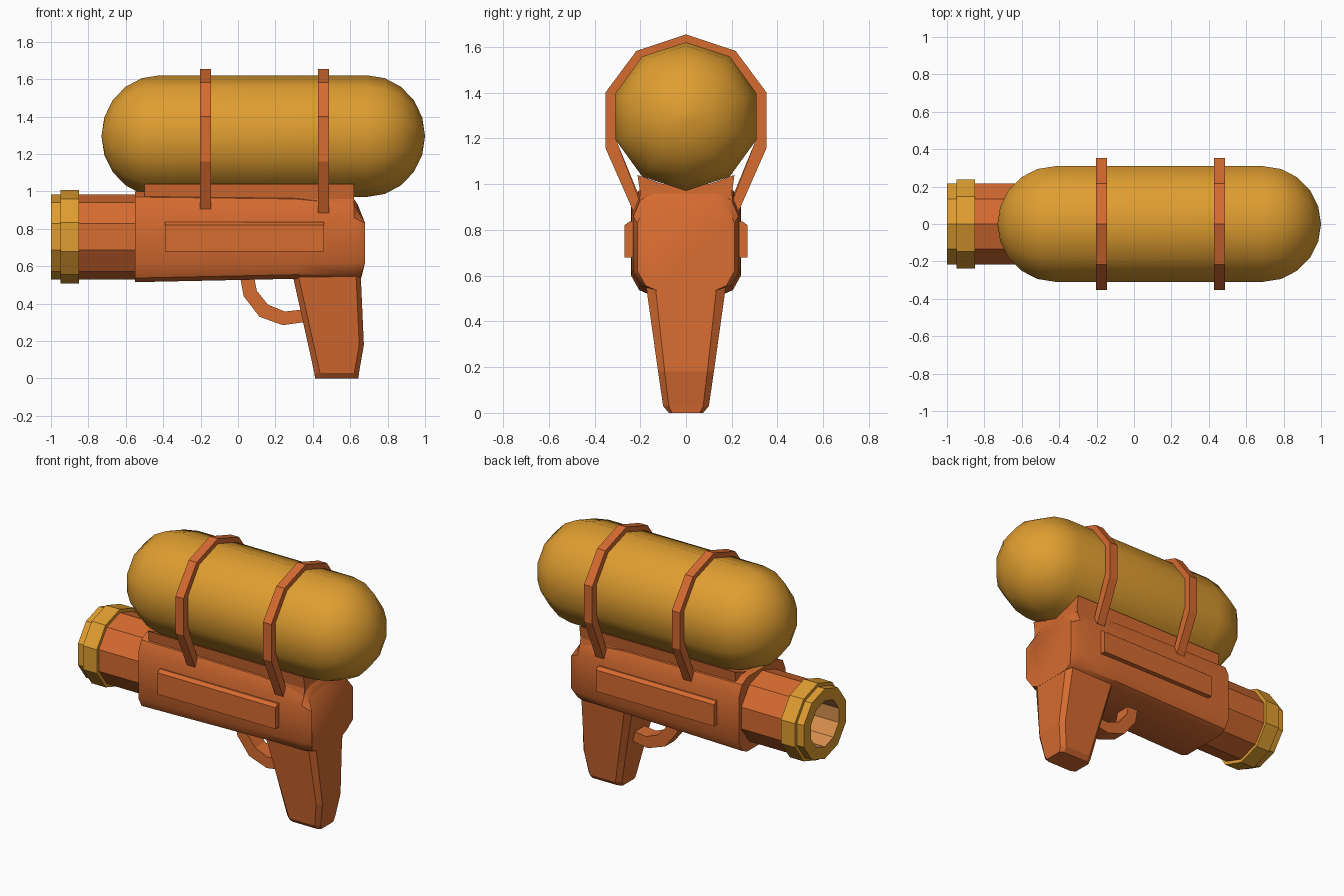
import bpy, bmesh, math

if "Cube" in bpy.data.objects:
    bpy.data.objects.remove(bpy.data.objects["Cube"])


def material(name, rgb):
    m = bpy.data.materials.new(name)
    m.diffuse_color = (*rgb, 1)
    m.use_nodes = True
    m.node_tree.nodes["Principled BSDF"].inputs["Base Color"].default_value = m.diffuse_color
    return m


ORANGE = material("orange plastic", (0.67, 0.147, 0.03))
YELLOW = material("amber yellow", (0.74, 0.34, 0.03))
TAN = material("tan bore", (0.69, 0.28, 0.075))


def build(name, verts, faces, mats, indices=None, smooth=None):
    mesh = bpy.data.meshes.new(name)
    mesh.from_pydata(verts, [], faces)
    for m in mats:
        mesh.materials.append(m)
    if indices:
        for p, i in zip(mesh.polygons, indices):
            p.material_index = i
    bm = bmesh.new()
    bm.from_mesh(mesh)
    bmesh.ops.remove_doubles(bm, verts=bm.verts, dist=1e-5)
    bmesh.ops.recalc_face_normals(bm, faces=bm.faces)
    bm.to_mesh(mesh)
    bm.free()
    if smooth:
        mesh.shade_smooth()
        mesh.set_sharp_from_angle(angle=math.radians(smooth))
    ob = bpy.data.objects.new(name, mesh)
    bpy.context.collection.objects.link(ob)
    return ob


def loft(name, rings, mats, smooth=None, indices=None, caps=True):
    n = len(rings[0])
    verts = [v for r in rings for v in r]
    faces, idx = [], []
    for k in range(len(rings) - 1):
        for i in range(n):
            j = (i + 1) % n
            faces.append((k * n + i, k * n + j, (k + 1) * n + j, (k + 1) * n + i))
            idx.append(indices[k] if indices else 0)
    if caps:
        faces += [tuple(range(n)), tuple(range(len(verts) - n, len(verts)))]
        idx += [idx[0], idx[-1]]
    return build(name, verts, faces, mats, idx, smooth)


def revolve(name, profile, zc, mats, indices=None, smooth=None):
    """Ten-sided turning about an x axis at height zc; profile is (x, radius)."""
    rings = [[(x, r * math.sin(i * math.pi / 5), zc + r * math.cos(i * math.pi / 5))
              for i in range(10)] for x, r in profile]
    return loft(name, rings, mats, smooth, indices)


def mirrored(half):
    """Close a bottom-to-top (y, z) half outline across y = 0."""
    return half + [(-y, z) for y, z in reversed(half) if y > 1e-6]


def extrude_x(name, outline, x0, x1, mat):
    return loft(name, [[(x, y, z) for y, z in outline] for x in (x0, x1)], [mat])


# Water tank: smooth capsule
R = 0.325
tank = []
for i in range(6):
    a = i * math.pi / 10
    tank.append((-0.42 - 0.31 * math.cos(a), max(R * math.sin(a), 0.0005)))
tank += [(0.69 + (-0.42 - x), r) for x, r in reversed(tank)]
revolve("tank", tank, 1.296, [YELLOW], smooth=60)

# Barrel with muzzle collar and open bore
revolve("barrel", [(-0.76, 0.15), (-1.0, 0.15), (-1.0, 0.228), (-0.95, 0.228),
                   (-0.95, 0.25), (-0.85, 0.25), (-0.85, 0.228), (-0.5, 0.228)],
        0.757, [ORANGE, YELLOW, TAN], [2, 1, 1, 1, 1, 1, 0])


# Body shell, tapering and rounding off at the rear
def body_ring(x, w, zb, zt, xb=None, xt=None):
    half = [(w - 0.085, zb), (w - 0.035, zb + 0.022), (w, zb + 0.085),
            (w, zt - 0.1), (w - 0.03, zt - 0.03), (w - 0.09, zt)]
    xs = [xb or x, xb or x, x, x, xt or x, xt or x]
    pts = [(a, y, z) for a, (y, z) in zip(xs, half)]
    return pts + [(a, -y, z) for a, y, z in reversed(pts)]


loft("body", [body_ring(-0.55, 0.24, 0.515, 1.0),
              body_ring(0.3, 0.238, 0.533, 0.99),
              body_ring(0.62, 0.23, 0.533, 0.96),
              body_ring(0.68, 0.212, 0.535, 0.93, 0.658, 0.64)], [ORANGE], smooth=35)

# Cradle under the tank
extrude_x("tank_cradle", mirrored([(0.21, 0.9), (0.2, 0.96), (0.212, 1.04), (0.1, 1.0)]),
          -0.5, 0.62, ORANGE)


# Grip
def grip_ring(z, x0, x1, w, wb):
    half = [(x0, wb), (x0 + 0.03, w), (x1 - 0.025, w), (x1, wb)]
    return [(x, y, z) for x, y in half] + [(x, -y, z) for x, y in reversed(half)]


loft("grip", [grip_ring(0.0, 0.412, 0.643, 0.075, 0.06),
              grip_ring(0.03, 0.408, 0.647, 0.1, 0.075),
              grip_ring(0.18, 0.375, 0.673, 0.122, 0.093),
              grip_ring(0.58, 0.286, 0.655, 0.178, 0.137)], [ORANGE])

# Trigger guard: swept flat bar
outer = [(0.01, 0.55), (0.03, 0.44), (0.115, 0.33), (0.24, 0.285), (0.36, 0.302)]
inner = [(0.085, 0.55), (0.1, 0.47), (0.16, 0.395), (0.25, 0.358), (0.36, 0.37)]
loft("trigger_guard", [[(a, -0.05, b), (a, 0.05, b), (c, 0.05, d), (c, -0.05, d)]
                       for (a, b), (c, d) in zip(outer, inner)], [ORANGE])

# Straps over the tank
strap_out = [(0.232, 0.89), (0.353, 1.16), (0.353, 1.4), (0.217, 1.583), (0, 1.655)]
strap_in = [(0.19, 0.9), (0.3, 1.18), (0.3, 1.39), (0.185, 1.55), (0, 1.61)]


def full(half):
    return half + [(-y, z) for y, z in reversed(half[:-1])]


for name, x0, x1, drop in (("front_strap", -0.203, -0.145, 0.012),
                           ("rear_strap", 0.428, 0.487, -0.005)):
    rings = []
    for (a, b), (c, d) in zip(full(strap_out), full(strap_in)):
        lift = drop if b < 1 else 0
        rings.append([(x0, a, b + lift), (x1, a, b + lift),
                      (x1, c, d + lift), (x0, c, d + lift)])
    loft(name, rings, [ORANGE])

# Raised side panels
for name, s in (("left_side_panel", 1), ("right_side_panel", -1)):
    extrude_x(name, [(s * 0.2, 0.68), (s * 0.27, 0.68), (s * 0.27, 0.82),
                     (s * 0.248, 0.837), (s * 0.2, 0.837)], -0.39, 0.46, ORANGE)
